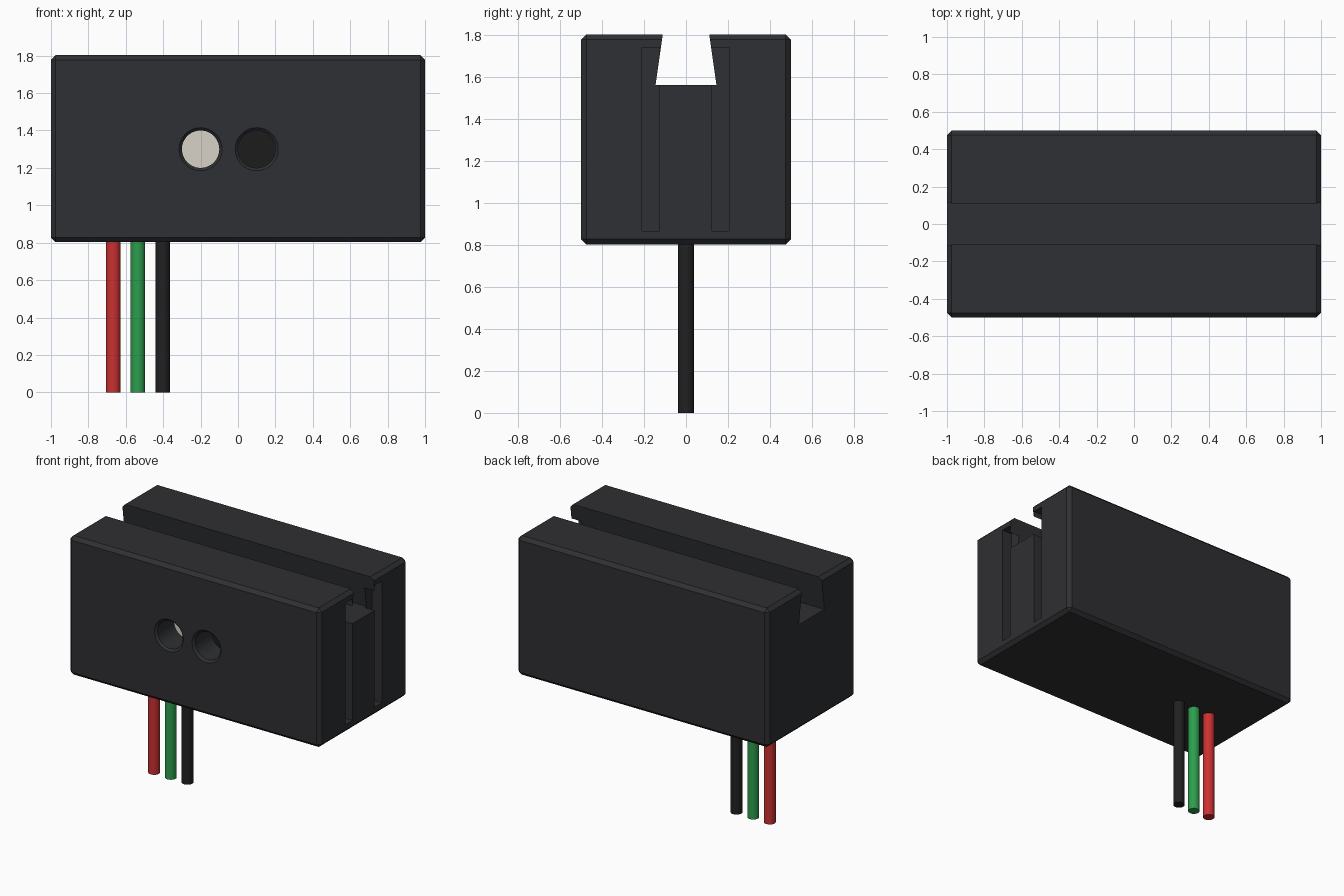
import bpy, bmesh
from math import pi, radians
from mathutils import Matrix

if "Cube" in bpy.data.objects:
    bpy.data.objects.remove(bpy.data.objects["Cube"])


def paint(ob, name, rgb):
    mat = bpy.data.materials.new(name)
    mat.diffuse_color = (*rgb, 1)
    mat.use_nodes = True
    mat.node_tree.nodes["Principled BSDF"].inputs["Base Color"].default_value = mat.diffuse_color
    ob.data.materials.append(mat)


def add_object(name, bm):
    bmesh.ops.recalc_face_normals(bm, faces=bm.faces)
    me = bpy.data.meshes.new(name)
    bm.to_mesh(me)
    bm.free()
    ob = bpy.data.objects.new(name, me)
    bpy.context.collection.objects.link(ob)
    return ob


def box(name, lo, hi, chamfer=0):
    bm = bmesh.new()
    bmesh.ops.create_cube(bm, size=1)
    for v in bm.verts:
        v.co = [a + (b - a) * (c + 0.5) for a, b, c in zip(lo, hi, v.co)]
    if chamfer:
        bmesh.ops.bevel(bm, geom=bm.edges[:], offset=chamfer, segments=1,
                        affect='EDGES')
    return add_object(name, bm)


def round_y(name, x, z, y0, y1, r0, r1):
    """Cylinder or cone along y, radius r0 at y0 and r1 at y1."""
    bm = bmesh.new()
    m = Matrix.Translation((x, (y0 + y1) / 2, z)) @ Matrix.Rotation(-pi / 2, 4, 'X')
    bmesh.ops.create_cone(bm, cap_ends=True, segments=48, radius1=r0, radius2=r1,
                          depth=y1 - y0, matrix=m)
    return add_object(name, bm)


def smooth(ob):
    bpy.ops.object.select_all(action='DESELECT')
    ob.select_set(True)
    bpy.context.view_layer.objects.active = ob
    bpy.ops.object.shade_smooth_by_angle(angle=radians(30))


def cut(ob, cutter):
    mod = ob.modifiers.new("cut", 'BOOLEAN')
    mod.operation = 'DIFFERENCE'
    mod.solver = 'EXACT'
    mod.object = cutter
    bpy.context.view_layer.objects.active = ob
    bpy.ops.object.modifier_apply(modifier=mod.name)
    bpy.data.objects.remove(cutter)


# Chamfered housing
housing = box("housing", (-1, -0.5, 0.803), (1, 0.5, 1.803), 0.025)

# Dovetail channel along the top
bm = bmesh.new()
profile = [(-0.145, 1.563), (0.145, 1.563), (0.102, 1.863), (-0.102, 1.863)]
face = bm.faces.new([bm.verts.new((-1.1, y, z)) for y, z in profile])
ext = bmesh.ops.extrude_face_region(bm, geom=[face])
bmesh.ops.translate(bm, vec=(2.2, 0, 0),
                    verts=[g for g in ext['geom'] if isinstance(g, bmesh.types.BMVert)])
cut(housing, add_object("channel_cutter", bm))

# Two blind vertical grooves in the right end
for y in (-0.168, 0.166):
    cut(housing, box("groove_cutter", (0.92, y - 0.041, 0.867), (1.1, y + 0.041, 1.742)))

# Sensor windows: chamfered deep holes with a lens at the bottom
windows = [("emitter_lens", -0.2, (0.68, 0.65, 0.57)),
           ("receiver_lens", 0.1, (0.012, 0.012, 0.012))]
for name, x, rgb in windows:
    cut(housing, round_y("bore_cutter", x, 1.3, -0.6, -0.28, 0.1, 0.1))
    cut(housing, round_y("rim_cutter", x, 1.3, -0.515, -0.485, 0.13, 0.1))
    lens = round_y(name, x, 1.3, -0.3, -0.2, 0.104, 0.104)
    paint(lens, name, rgb)
    smooth(lens)
paint(housing, "housing_plastic", (0.028, 0.029, 0.033))
smooth(housing)

# Three wires hanging from the underside
wires = [("red_wire", -0.667, (0.6, 0.03, 0.03)),
         ("green_wire", -0.535, (0.026, 0.34, 0.075)),
         ("black_wire", -0.402, (0.015, 0.015, 0.016))]
for name, x, rgb in wires:
    bm = bmesh.new()
    bmesh.ops.create_cone(bm, cap_ends=True, segments=32, radius1=0.039, radius2=0.039,
                          depth=0.82, matrix=Matrix.Translation((x, 0, 0.41)))
    wire = add_object(name, bm)
    paint(wire, name, rgb)
    smooth(wire)
